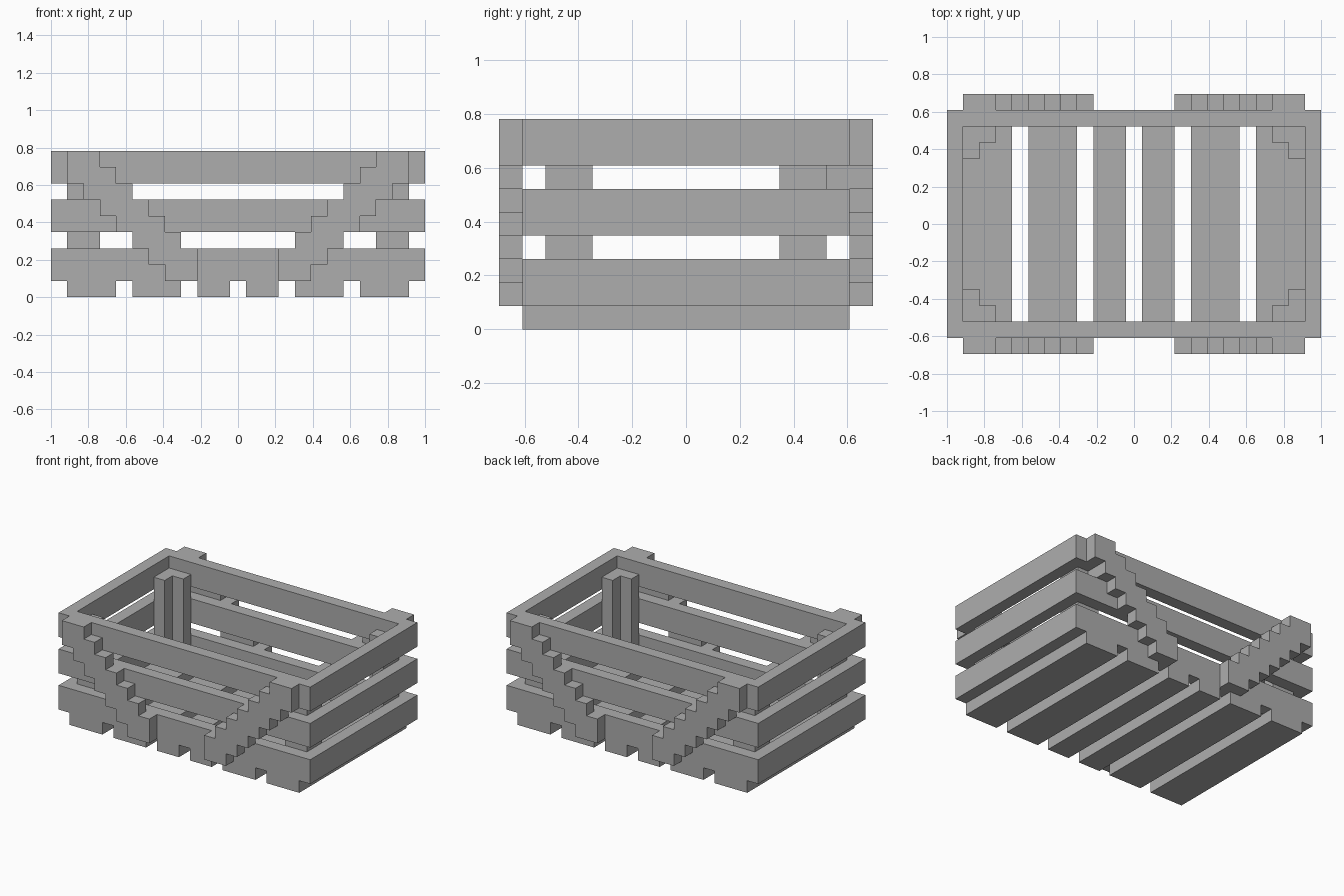
import bpy
import bmesh
from mathutils import Vector

if "Cube" in bpy.data.objects:
    bpy.data.objects.remove(bpy.data.objects["Cube"], do_unlink=True)

U = 2 / 23  # one building block; all sizes below are counted in blocks

wood = bpy.data.materials.new("grey_wood")
wood.use_nodes = True
wood.diffuse_color = (0.42, 0.42, 0.42, 1)
shader = next(n for n in wood.node_tree.nodes if n.type == "BSDF_PRINCIPLED")
shader.inputs["Base Color"].default_value = wood.diffuse_color
shader.inputs["Roughness"].default_value = 0.9


def finish(name, bm, mirror=(False, False)):
    """Scale the mesh from blocks to units and make the object."""
    bmesh.ops.scale(bm, vec=(U, U, U), verts=bm.verts)
    bmesh.ops.recalc_face_normals(bm, faces=bm.faces)
    mesh = bpy.data.meshes.new(name)
    bm.to_mesh(mesh)
    bm.free()
    mesh.materials.append(wood)
    obj = bpy.data.objects.new(name, mesh)
    bpy.context.collection.objects.link(obj)
    if any(mirror):
        mod = obj.modifiers.new("Mirror", "MIRROR")
        mod.use_axis = (mirror[0], mirror[1], False)
        mod.use_mirror_merge = False
    return obj


def prism(name, points, depth, mirror=(False, False)):
    """Extrude a flat outline along a vector."""
    bm = bmesh.new()
    face = bm.faces.new([bm.verts.new(p) for p in points])
    top = bmesh.ops.extrude_face_region(bm, geom=[face], use_keep_orig=True)
    moved = [v for v in top["geom"] if isinstance(v, bmesh.types.BMVert)]
    bmesh.ops.translate(bm, vec=Vector(depth), verts=moved)
    return finish(name, bm, mirror)


def rectangle(x0, x1, y0, y1, z):
    return [(x0, y0, z), (x1, y0, z), (x1, y1, z), (x0, y1, z)]


def frame(name, half_x, half_y, z0, z1):
    """Rectangular ring of boards, one block thick."""
    bm = bmesh.new()
    loops = []
    for inset, z in ((0, z0), (0, z1), (1, z1), (1, z0)):
        hx, hy = half_x - inset, half_y - inset
        loops.append([bm.verts.new(p) for p in rectangle(-hx, hx, -hy, hy, z)])
    for a, b in zip(loops, loops[1:] + loops[:1]):
        for i in range(4):
            j = (i + 1) % 4
            bm.faces.new((a[i], a[j], b[j], b[i]))
    return finish(name, bm)


# Floor slats, mirrored left to right
for label, x0, x1 in (("inner", 0.5, 2.5), ("middle", 3.5, 6.5), ("outer", 7.5, 10.5)):
    prism(f"floor_slat_{label}", rectangle(x0, x1, -7, 7, 0), (0, 0, 1), (True, False))

# Three rings of wall boards
for label, z in (("lower", 1), ("middle", 4), ("upper", 7)):
    frame(f"wall_boards_{label}", 11.5, 7, z, z + 2)

# L-shaped posts inside the four corners
corner = [(10.5, 6), (8.5, 6), (8.5, 5), (9.5, 5), (9.5, 4), (10.5, 4)]
prism("corner_posts", [(x, y, 1) for x, y in corner], (0, 0, 7), (True, True))

# Stepped diagonal braces on the front and back
inner_edge, outer_edge = [], []
for k in range(1, 9):
    for z in (k, k + 1):
        inner_edge.append((max(2.5, k + 0.5), -8, z))
        outer_edge.append((min(10.5, k + 3.5), -8, z))
outline = list(dict.fromkeys(inner_edge + outer_edge[::-1]))
prism("diagonal_braces", outline, (0, 1, 0), (True, True))

# Small spacer behind one back brace
prism("back_spacer", rectangle(8.5, 9.5, 6, 7, 6), (0, 0, 1))
